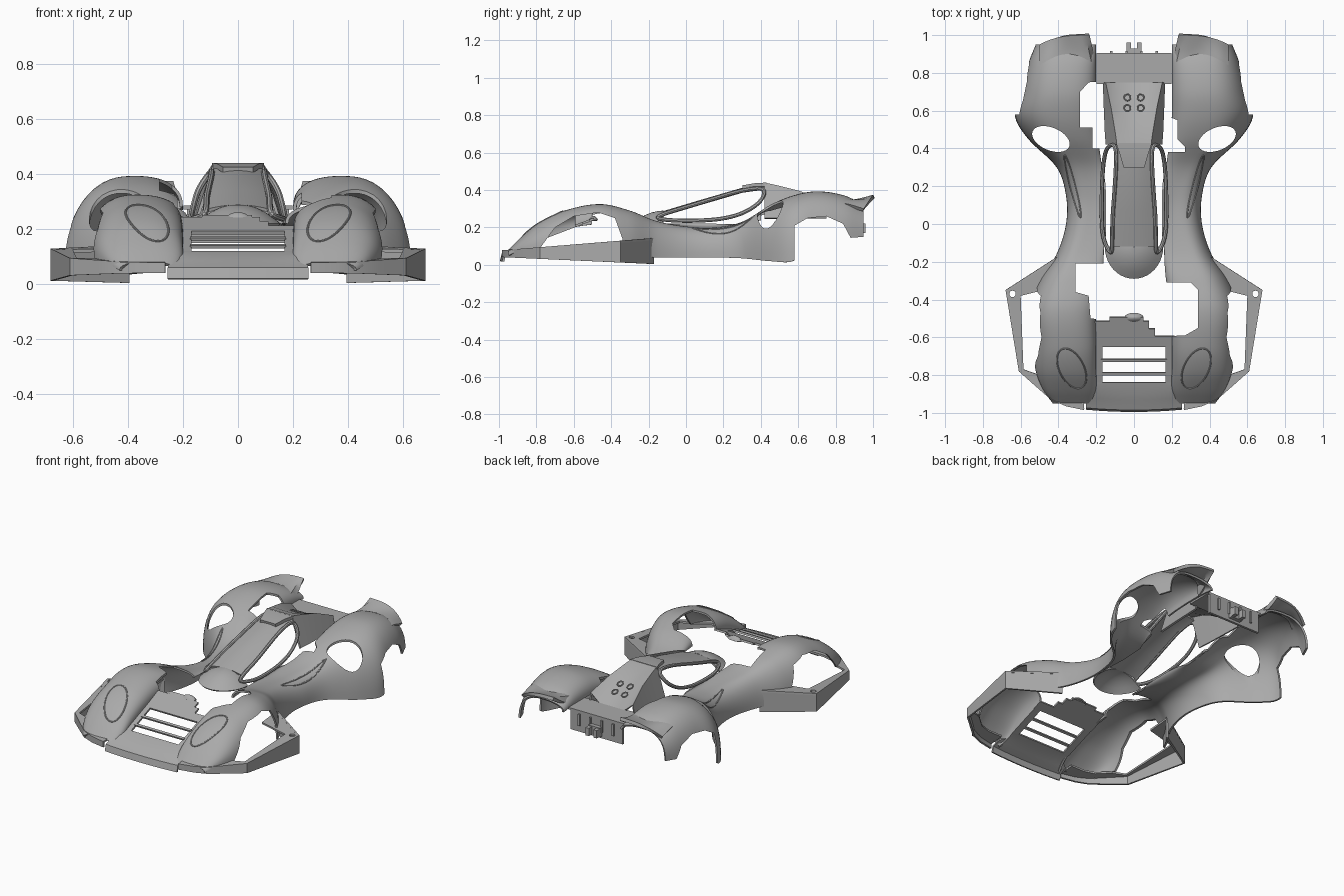
import bpy, bmesh, math

cube = bpy.data.objects.get("Cube")
if cube:
    bpy.data.objects.remove(cube, do_unlink=True)

grey = bpy.data.materials.new("body_grey")
grey.use_nodes = True
grey.diffuse_color = (0.4, 0.4, 0.4, 1)
for node in grey.node_tree.nodes:
    if node.type == 'BSDF_PRINCIPLED':
        node.inputs["Base Color"].default_value = grey.diffuse_color
parts = []
SIDES = (("left", 1), ("right", -1))


def link(name, data, is_part=True):
    ob = bpy.data.objects.new(name, data)
    bpy.context.scene.collection.objects.link(ob)
    if is_part:
        data.materials.append(grey)
        parts.append(ob)
    else:
        ob.hide_render = True
    return ob


def make(name, verts, faces, is_part=True):
    me = bpy.data.meshes.new(name)
    me.from_pydata(verts, [], faces)
    me.update()
    return link(name, me, is_part)


def evaluated_mesh(ob):
    bpy.context.view_layer.update()
    graph = bpy.context.evaluated_depsgraph_get()
    return bpy.data.meshes.new_from_object(ob.evaluated_get(graph))


def loft(name, rows, thick=0.012, side=1, cutters=()):
    """Skin rows of points, thicken the sheet downwards and cut it."""
    n = len(rows[0])
    verts = [(x * side, y, z) for row in rows for x, y, z in row]
    faces = []
    for i in range(len(rows) - 1):
        for j in range(n - 1):
            a = i * n + j
            quad = (a, a + 1, a + n + 1, a + n)
            faces.append(quad if side > 0 else quad[::-1])
    ob = make(name, verts, faces)
    solid = ob.modifiers.new("thickness", 'SOLIDIFY')
    solid.thickness = thick
    solid.offset = -1
    for c in cutters:
        cut = ob.modifiers.new("cut", 'BOOLEAN')
        cut.operation, cut.solver, cut.object = 'DIFFERENCE', 'EXACT', c
    ob.data = evaluated_mesh(ob)
    ob.modifiers.clear()


def prism(name, pts, axis, lo, hi, is_part=False):
    """Extrude a flat outline along x or z."""
    put = (lambda p, h: (h, p[0], p[1])) if axis == 'x' else (lambda p, h: (p[0], p[1], h))
    n = len(pts)
    verts = [put(p, h) for h in (lo, hi) for p in pts]
    faces = [tuple(range(n)), tuple(range(n, 2 * n))]
    faces += [(i, (i + 1) % n, (i + 1) % n + n, i + n) for i in range(n)]
    ob = make(name, verts, faces, is_part)
    bm = bmesh.new()
    bm.from_mesh(ob.data)
    bmesh.ops.recalc_face_normals(bm, faces=bm.faces)
    bm.to_mesh(ob.data)
    bm.free()
    return ob


def box(name, x0, x1, y0, y1, z0, z1):
    prism(name, [(x0, y0), (x1, y0), (x1, y1), (x0, y1)], 'z', z0, z1, True)


def ellipse(cx, cy, rx, ry, tilt=0, n=32):
    c, s = math.cos(tilt), math.sin(tilt)
    out = []
    for i in range(n):
        u, v = rx * math.cos(math.tau * i / n), ry * math.sin(math.tau * i / n)
        out.append((cx + u * c - v * s, cy + u * s + v * c))
    return out


def tube(name, pts, radius):
    """Closed round rod through the points."""
    cu = bpy.data.curves.new(name, 'CURVE')
    cu.dimensions = '3D'
    cu.bevel_depth, cu.bevel_resolution = radius, 2
    sp = cu.splines.new('NURBS')
    sp.points.add(len(pts) - 1)
    for point, co in zip(sp.points, pts):
        point.co = (*co, 1)
    sp.use_cyclic_u, sp.order_u, sp.resolution_u = True, 3, 6
    rod = link(name, cu, False)
    me = evaluated_mesh(rod)
    bpy.data.objects.remove(rod)
    link(name, me)


# Body side stations: y, inner x, inner z, crest x, crest z, outer x, outer z
STATIONS = [
    (-.95, .22, .05, .33, .08, .43, .05), (-.88, .2, .09, .34, .15, .48, .08),
    (-.78, .2, .14, .35, .23, .52, .09), (-.65, .2, .19, .36, .29, .54, .08),
    (-.46, .2, .22, .37, .325, .56, .06), (-.3, .17, .22, .35, .29, .5, .05),
    (-.16, .16, .22, .3, .235, .41, .04), (0, .16, .22, .25, .205, .36, .04),
    (.15, .16, .22, .25, .2, .36, .04), (.3, .17, .22, .3, .23, .41, .035),
    (.45, .19, .25, .36, .32, .56, .02), (.57, .2, .27, .38, .37, .63, .02),
    (.7, .2, .28, .38, .393, .6, .1), (.85, .2, .28, .37, .37, .56, .14),
    (.95, .2, .27, .36, .32, .52, .15)]
POWER = 2.4


def station(y):
    k = 0
    while k < len(STATIONS) - 2 and y > STATIONS[k + 1][0]:
        k += 1
    a, b = STATIONS[k], STATIONS[k + 1]
    p, q = STATIONS[max(k - 1, 0)], STATIONS[min(k + 2, len(STATIONS) - 1)]
    h = b[0] - a[0]
    t = (y - a[0]) / h
    out = []
    for i in range(1, len(a)):
        m0 = (b[i] - p[i]) / (b[0] - p[0]) * h
        m1 = (q[i] - a[i]) / (q[0] - a[0]) * h
        d = b[i] - a[i]
        out.append(a[i] + t * (m0 + t * (3 * d - 2 * m0 - m1 + t * (m0 + m1 - 2 * d))))
    return out


def section(y, n=28):
    xi, zi, xc, zc, xo, zo = station(y)
    row = []
    for j in range(n + 1):
        a = math.pi * j / n
        c = abs(math.cos(a)) ** (2 / POWER)
        s = max(math.sin(a), 0) ** (2 / POWER)
        ex, ez = (xi, zi) if j <= n / 2 else (xo, zo)
        row.append((xc + (ex - xc) * c, y, ez + (zc - ez) * s))
    return row


def height(x, y):
    xi, zi, xc, zc, xo, zo = station(y)
    ex, ez = (xi, zi) if x < xc else (xo, zo)
    u = min(abs((x - xc) / (ex - xc)), 1)
    return ez + (zc - ez) * (1 - u ** POWER) ** (1 / POWER)


# Body sides, bumpers and outriggers
FRONT_ARCH = [(-.78, -.1), (-.78, .09), (-.7, .2), (-.6, .26), (-.47, .28), (-.38, .25), (-.34, .14), (-.34, -.1)]
REAR_ARCH = [(.58, -.1), (.58, .21), (.65, .25), (.75, .26), (.84, .22), (.88, .145), (.88, -.1)]
BAYS = {
    "left": [[(0, -.31), (.3, -.31), (.34, -.35), (.34, -.55), (.27, -.59), (0, -.6)],
             [(.1, .38), (.27, .38), (.27, .41), (.23, .45), (.23, .55), (.1, .6)]],
    "right": [[(0, -.21), (-.31, -.21), (-.31, -.36), (-.24, -.38), (-.23, -.5), (0, -.52)],
              [(-.1, .4), (-.22, .4), (-.22, .51), (-.285, .51), (-.285, .7), (-.24, .75), (-.1, .76)]]}
OUTER = [(.265, -.985), (.36, -.965), (.44, -.93), (.52, -.86), (.61, -.78), (.68, -.35), (.4, -.17)]
INNER = [(.265, -.88), (.36, -.88), (.43, -.86), (.5, -.8), (.585, -.77), (.6, -.38), (.4, -.33)]


def rim_z(y):
    return .085 + (y + .9) * .08


helpers = []
for side, s in SIDES:
    cuts = [prism("front_arch_cutter", FRONT_ARCH, 'x', *sorted((.42 * s, .9 * s))),
            prism("rear_arch_cutter", REAR_ARCH, 'x', *sorted((.42 * s, .9 * s))),
            prism("vent_cutter", ellipse(.44 * s, .45, .105, .06, .4 * s), 'z', .12, .6)]
    cuts += [prism("bay_cutter", pts, 'z', -.1, .6) for pts in BAYS[side]]
    bolt = prism("bolt_cutter", ellipse(.643 * s, -.37, .017, .017), 'z', .05, .3)
    helpers += cuts + [bolt]
    loft(side + "_body_side", [section(-.95 + i / 50) for i in range(96)], .012, s, cuts)
    loft(side + "_bumper_top", [[(x, y, rim_z(y)) for x, y in path] for path in (OUTER, INNER)],
         .012, s, [bolt])
    loft(side + "_bumper_skirt", [[(x, y, max(0, .005 - .045 * (y + .18))) for x, y in OUTER],
                                  [(x, y, rim_z(y)) for x, y in OUTER]], .012, s)

    # Raised outlines of the headlight and of the flank scoop
    for name, spec in (("headlight_rim", (.33, -.765, .065, .115, -.47)),
                       ("flank_scoop_rim", (.325, .2, .014, .17, -.25))):
        tube(side + "_" + name, [(x * s, y, height(x, y)) for x, y in ellipse(*spec)], .004)

    # Upswept tail at the back of the rear fender
    rows = []
    for v in range(7):
        f = v / 6
        row = []
        for u in range(13):
            g = u / 12
            x = .2 + .3 * g
            y0 = .84 + .06 * math.sin(math.pi * g)
            y1 = 1 - .05 * g ** 3
            z0 = height(x, y0)
            z1 = .375 - .075 * g ** 3
            row.append((x + .035 * f * (1 - g), y0 + (y1 - y0) * f, z0 + (z1 - z0) * f ** 1.3))
        rows.append(row)
    loft(side + "_tail_flick", rows, .02, s)

    # Side window frame
    frame = [(.12, -.17, .25), (.165, -.08, .237), (.172, .05, .235), (.17, .2, .245), (.163, .32, .28),
             (.145, .41, .345), (.095, .425, .415), (.095, .3, .4), (.105, .15, .355), (.115, .02, .315),
             (.115, -.1, .28)]
    tube(side + "_window_frame", [(x * s, y, z) for x, y, z in frame], .011)


def crowned(hw, y, z, drop=.015, bow=0, n=12):
    out = []
    for i in range(n + 1):
        u = 2 * i / n - 1
        out.append((hw * u, y + bow * u * u, z - drop * u * u))
    return out


# Cockpit
loft("windscreen_strip", [crowned(.11, -.12, .288), crowned(.1, .07, .345), crowned(.085, .3, .412),
                          crowned(.095, .43, .43)])
loft("roof_intake", [crowned(.055, .3, .425, 0), crowned(.075, .37, .437, 0), crowned(.095, .43, .44, 0)], .02)
arc = [math.pi * i / 20 for i in range(21)]
loft("cowl", [[(-.155 * r * math.cos(a), -.12 - .17 * r * math.sin(a), .29 - .07 * r * r) for a in arc]
              for r in (1, .8, .6, .4, .2, .02)], .01)

# Engine cover with side fins and a sunken centre
rows = []
for y, bw, ow, iw, tz, dip in ((.42, .15, .095, .05, .44, 0), (.49, .155, .105, .035, .425, .005),
                               (.61, .16, .125, .065, .395, .03), (.75, .165, .155, .09, .335, .05)):
    half = [(iw, tz - dip), (ow - .005, tz), (bw, .25)]
    rows.append([(-x, y, z) for x, z in reversed(half)] + [(x, y, z) for x, z in half])
loft("engine_cover", rows)
for y, z in ((.615, .366), (.67, .335)):
    for x in (-.035, .035):
        tube("exhaust_port", [(a, b, z - .45 * (b - y) + .004) for a, b in ellipse(x, y, .017, .017, 0, 12)], .004)

# Rear deck and panel
box("rear_deck", -.198, .198, .74, .905, .272, .285)
box("rear_panel", -.185, .185, .89, .905, .15, .28)
for x in (-.12, -.04, .04, .12):
    box("rear_panel_rib", x - .006, x + .006, .9, .915, .19, .265)
box("tow_block", -.04, .04, .9, .93, .165, .225)
for x in (-.028, .028):
    box("tow_fork", x - .012, x + .012, .925, .96, .17, .22)

# Nose, grille and front plate
loft("nose_panel", [crowned(.255, -.995, .02, 0, .012), crowned(.255, -.985, .06, 0, .012),
                    crowned(.25, -.93, .085, 0, .01), crowned(.215, -.9, .1, 0), crowned(.205, -.84, .12, 0)])


def nose_plate(name, x0, x1, y0, y1, lift=0.0):
    loft(name, [[(x, y, .12 + (y + .84) * .38 + lift) for x in (x0, x1)] for y in (y0, y1)])


for x in (-.19, .19):
    nose_plate("grille_rail", x - .022, x + .022, -.845, -.64)
for y in (-.795, -.725):
    nose_plate("grille_slat", -.175, .175, y - .006, y + .008, .006)
nose_plate("grille_top", -.215, .215, -.65, -.595)
nose_plate("stepped_plate", -.215, .11, -.6, -.555)
nose_plate("stepped_plate_back", -.215, .08, -.56, -.515)
nose_plate("stepped_plate_tip", -.13, .05, -.52, -.495)
rows = []
for r in (1, .75, .5, .25, .02):
    ring = ellipse(0, -.495, .05 * r, .025 * r)
    rows.append([(x, y, .24 + .022 * (1 - r * r)) for x, y in ring + ring[:1]])
loft("plate_dome", rows, .008)

for h in helpers:
    bpy.data.objects.remove(h, do_unlink=True)

# Smooth shading with sharp creases
bpy.ops.object.select_all(action='DESELECT')
for ob in parts:
    ob.select_set(True)
bpy.context.view_layer.objects.active = parts[0]
bpy.ops.object.shade_smooth_by_angle(angle=math.radians(32))
